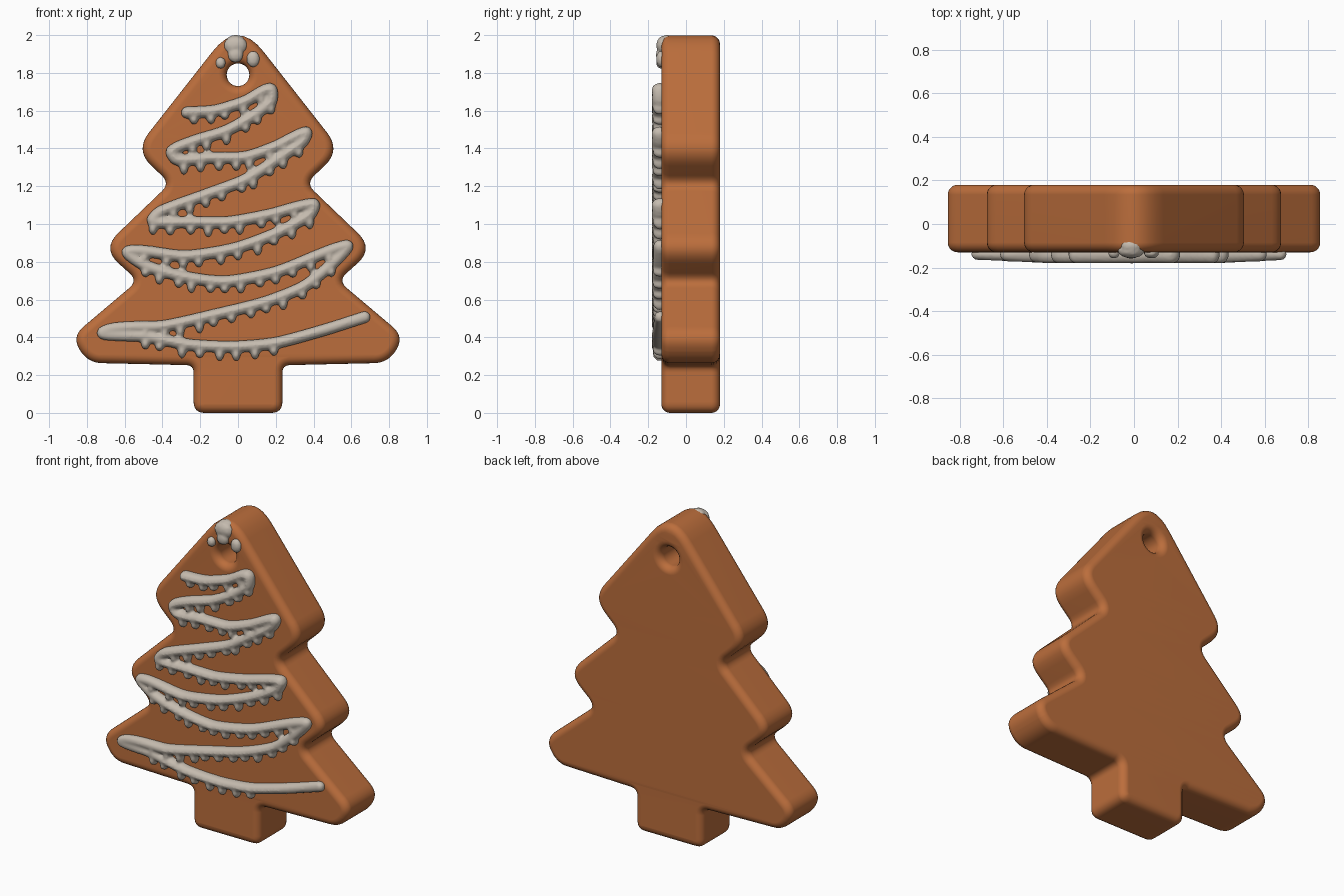
import bpy, bmesh, math, random
from mathutils import Vector, Matrix

if "Cube" in bpy.data.objects:
    bpy.data.objects.remove(bpy.data.objects["Cube"])

random.seed(4)


def material(name, rgb):
    m = bpy.data.materials.new(name)
    m.diffuse_color = (*rgb, 1)
    m.use_nodes = True
    m.node_tree.nodes["Principled BSDF"].inputs["Base Color"].default_value = m.diffuse_color
    return m


GINGERBREAD = material("gingerbread", (0.50, 0.155, 0.045))
ICING = material("icing", (0.56, 0.50, 0.43))


def to_mesh(ob, mat):
    """Apply curve and modifiers, then assign the material."""
    bpy.ops.object.select_all(action='DESELECT')
    ob.select_set(True)
    bpy.context.view_layer.objects.active = ob
    bpy.ops.object.convert(target='MESH')
    ob = bpy.context.object
    ob.data.materials.clear()
    ob.data.materials.append(mat)
    return ob


def rounded(corners, steps=8):
    """Closed outline with each corner (x, z, size) rounded off."""
    out, n = [], len(corners)
    for i, (x, z, t) in enumerate(corners):
        c = Vector((x, z))
        a = c + (Vector(corners[i - 1][:2]) - c).normalized() * t
        b = c + (Vector(corners[(i + 1) % n][:2]) - c).normalized() * t
        for k in range(steps + 1):
            u = k / steps
            out.append(a * (1 - u) ** 2 + c * 2 * u * (1 - u) + b * u * u)
    return out


# Cookie body: right half of the tree outline, mirrored, with a hanging hole
half = [(0.545, 1.39, 0.12), (0.36, 1.215, 0.06), (0.72, 0.87, 0.12),
        (0.53, 0.70, 0.06), (0.885, 0.40, 0.09), (0.79, 0.265, 0.07),
        (0.235, 0.252, 0.04), (0.235, 0, 0.06)]
outline = rounded([(0, 2.085, 0.22)] + half + [(-x, z, t) for x, z, t in reversed(half)])
hole = [Vector((0.06 * math.cos(a), 1.79 + 0.06 * math.sin(a)))
        for a in (2 * math.pi * i / 32 for i in range(32))]

EDGE = 0.045
cu = bpy.data.curves.new("cookie_body", 'CURVE')
cu.dimensions = '2D'
cu.fill_mode = 'BOTH'
cu.extrude = 0.155 - EDGE
cu.bevel_depth = EDGE
cu.bevel_resolution = 4
cu.offset = -EDGE
for loop in (outline, hole):
    s = cu.splines.new('POLY')
    s.points.add(len(loop) - 1)
    for p, v in zip(s.points, loop):
        p.co = (v.x, v.y, 0, 1)
    s.use_cyclic_u = True
body = bpy.data.objects.new("cookie_body", cu)
bpy.context.collection.objects.link(body)
body.rotation_euler.x = math.pi / 2
body.location.y = 0.025
body = to_mesh(body, GINGERBREAD)
bm = bmesh.new()
bm.from_mesh(body.data)
bmesh.ops.remove_doubles(bm, verts=bm.verts, dist=0.0005)
bmesh.ops.recalc_face_normals(bm, faces=bm.faces)
bm.to_mesh(body.data)
bm.free()
bpy.ops.object.shade_smooth_by_angle(angle=math.radians(40))
body.modifiers.new("flat_faces", 'WEIGHTED_NORMAL')


def blob(bm, center, size):
    bmesh.ops.create_icosphere(bm, subdivisions=2, radius=1,
                               matrix=Matrix.Translation(center) @ Matrix.Diagonal((*size, 1)))


def icing_object(name, bm, voxel):
    """Fuse overlapping blobs into one soft skin."""
    me = bpy.data.meshes.new(name)
    bm.to_mesh(me)
    bm.free()
    ob = bpy.data.objects.new(name, me)
    bpy.context.collection.objects.link(ob)
    r = ob.modifiers.new("fuse", 'REMESH')
    r.mode = 'VOXEL'
    r.voxel_size = voxel
    sm = ob.modifiers.new("soften", 'SMOOTH')
    sm.factor = 0.5
    sm.iterations = 3
    ob = to_mesh(ob, ICING)
    bpy.ops.object.shade_smooth()
    return ob


# Icing ribbon: zigzag path (x, z) down the front
path = [(-.27, 1.59), (-.12, 1.60), (.04, 1.65), (.17, 1.715), (.175, 1.65),
        (.06, 1.56), (-.07, 1.49), (-.23, 1.44), (-.35, 1.385), (-.32, 1.34),
        (-.15, 1.35), (.04, 1.355), (.20, 1.41), (.36, 1.485), (.34, 1.435),
        (.22, 1.35), (.04, 1.235), (-.17, 1.155), (-.41, 1.065), (-.45, 1.015),
        (-.25, 1.01), (-.05, 1.01), (.17, 1.05), (.40, 1.105), (.38, 1.05),
        (.20, .95), (-.02, .87), (-.28, .83), (-.58, .855), (-.49, .78),
        (-.28, .72), (-.07, .695), (.20, .745), (.575, .885), (.51, .80),
        (.35, .67), (.14, .585), (-.12, .52), (-.39, .46), (-.71, .43),
        (-.49, .405), (-.25, .36), (-.02, .35), (.20, .37), (.46, .44), (.68, .51)]
pts = [Vector(p) for p in path]
bm = bmesh.new()
travel, next_drip = 0.0, 0.05
for i in range(len(pts) - 1):
    p0, p1, p2, p3 = pts[max(i - 1, 0)], pts[i], pts[i + 1], pts[min(i + 2, len(pts) - 1)]
    # gentler tangents keep the turns tight
    length = (p2 - p1).length
    m1 = (p2 - p0).normalized() * length * 0.7
    m2 = (p3 - p1).normalized() * length * 0.7
    steps = max(2, int(length / 0.013))
    for k in range(steps):
        u = k / steps
        q = (p1 * (2 * u**3 - 3 * u**2 + 1) + m1 * (u**3 - 2 * u**2 + u)
             + p2 * (3 * u**2 - 2 * u**3) + m2 * (u**3 - u**2))
        thick = 0.044 * (1 - 0.35 * min(1, max(0, (abs(q.x) - 0.4) / 0.3)))
        blob(bm, (q.x, -0.138, q.y), (0.033, thick, 0.033))
        travel += length / steps
        flat = abs(p2.y - p1.y) < 0.85 * abs(p2.x - p1.x)
        if travel > next_drip and flat and abs(q.x) < 0.5 and not (q.x > 0.22 and q.y < 0.5):
            drop = random.uniform(0.026, 0.048)
            blob(bm, (q.x, -0.138, q.y - 0.035), (0.024, 0.04, drop))
            next_drip = travel + random.uniform(0.075, 0.105)
icing_object("icing_ribbon", bm, 0.009)

# Icing cap dripping over the tip, with two small dots beside it
bm = bmesh.new()
blob(bm, (-0.013, -0.122, 1.945), (0.064, 0.036, 0.052))
blob(bm, (-0.013, -0.132, 1.895), (0.042, 0.028, 0.042))
blob(bm, (-0.012, -0.10, 1.972), (0.05, 0.034, 0.03))
icing_object("icing_tip", bm, 0.007)
for name, x, z, w, h in (("icing_dot_left", -0.092, 1.853, 0.028, 0.032),
                         ("icing_dot_right", 0.08, 1.873, 0.036, 0.045)):
    bm = bmesh.new()
    blob(bm, (x, -0.133, z), (w, 0.026, h))
    icing_object(name, bm, 0.007)
